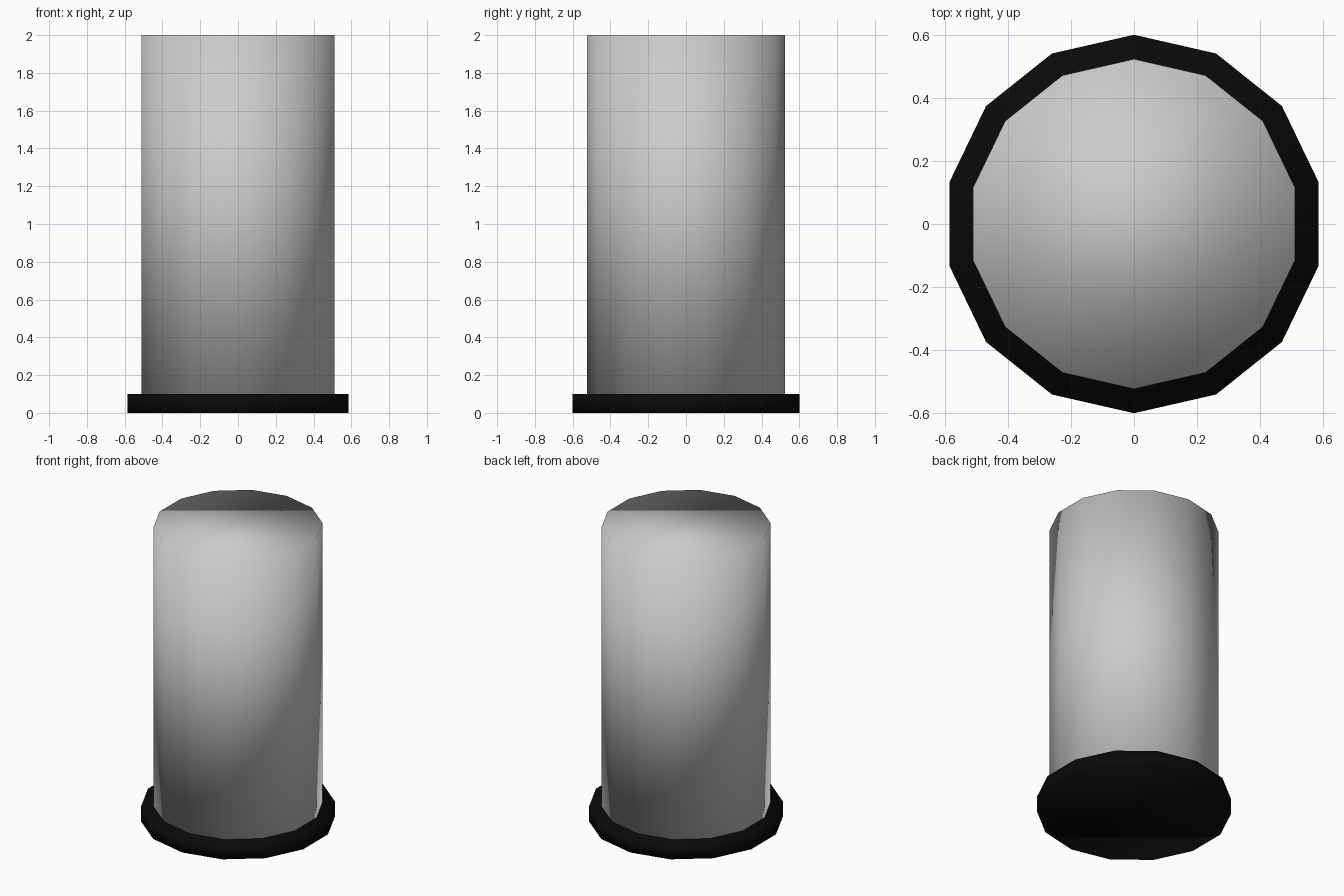
import bpy

if "Cube" in bpy.data.objects:
    bpy.data.objects.remove(bpy.data.objects["Cube"])

SIDES = 14


def drum(name, radius, z0, z1):
    """Smooth-shaded 14-sided cylinder between two heights."""
    bpy.ops.mesh.primitive_cylinder_add(
        vertices=SIDES, radius=radius, depth=z1 - z0,
        end_fill_type='NGON', location=(0, 0, (z0 + z1) / 2))
    obj = bpy.context.object
    obj.name = name
    bpy.ops.object.shade_smooth()
    return obj


# Black base disc
base = drum("base", 0.6, 0.0, 0.1)
black = bpy.data.materials.new("black")
black.diffuse_color = (0.003, 0.003, 0.003, 1)
black.use_nodes = True
black.node_tree.nodes["Principled BSDF"].inputs["Base Color"].default_value = black.diffuse_color
base.data.materials.append(black)

# Grey body standing on the base
drum("body", 0.523, 0.1, 2.0)
